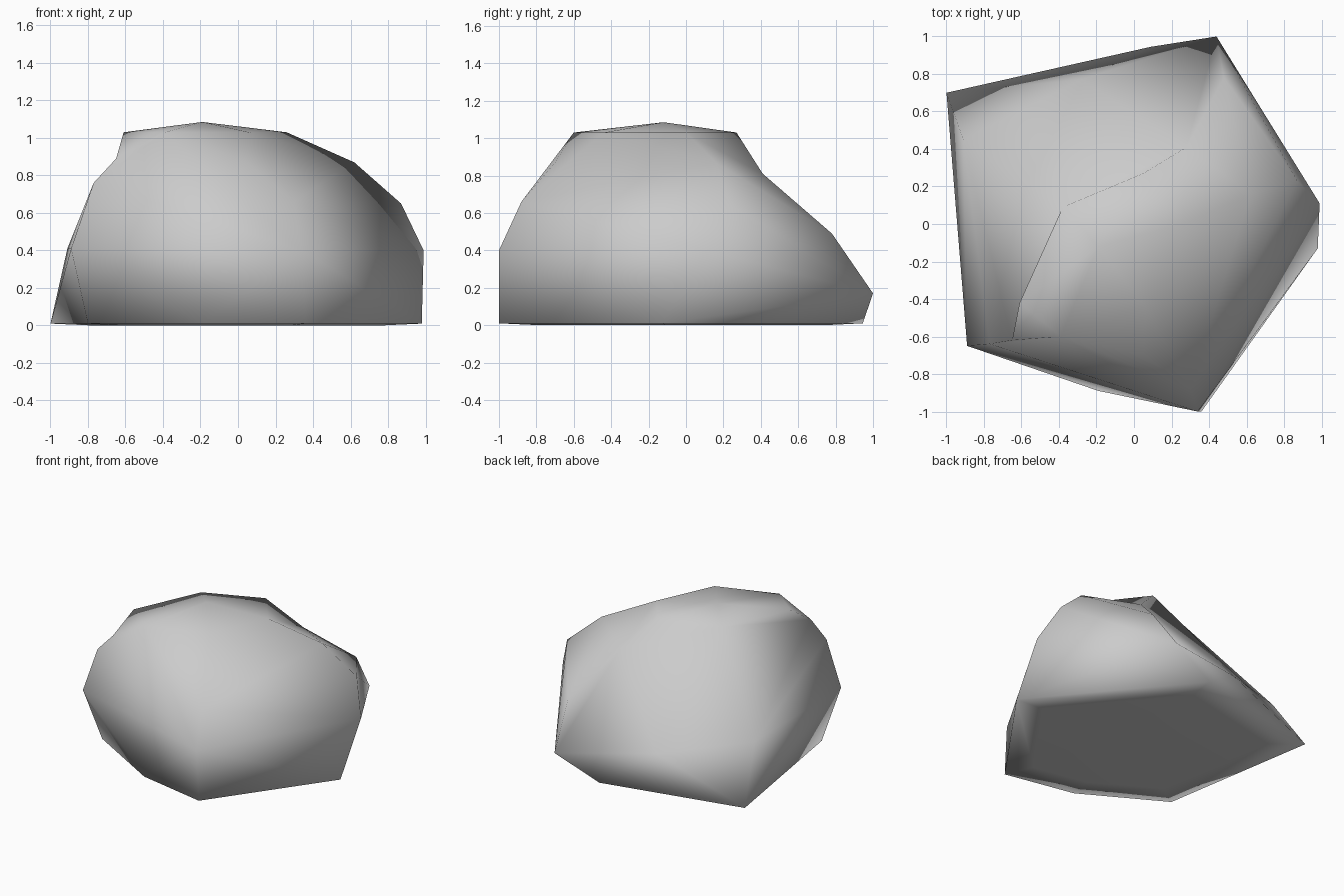
import bpy
import bmesh
from mathutils import Vector

default_cube = bpy.data.objects.get("Cube")
if default_cube:
    bpy.data.objects.remove(default_cube, do_unlink=True)


def make_material(name, colour):
    material = bpy.data.materials.new(name)
    material.use_nodes = True
    material.diffuse_color = colour
    material.node_tree.nodes["Principled BSDF"].inputs["Base Color"].default_value = colour
    return material


# Rim of the underside, just above the ground, and the flat patch inside it
rim = {"rim_west": (-1, .7, .01), "rim_south_west": (-.8, -.54, .01),
       "rim_south": (-.19, -.89, .01), "rim_south_east": (.36, -1, .01),
       "rim_east": (.98, -.13, .01), "rim_north": (.09, .945, .01)}
patch_scale = .78

# Corners of the overhanging lower flanks
flank = {"flank_south_west": (-.89, -.65, .41), "flank_south": (.34, -1, .4),
         "flank_east": (.99, .11, .4), "flank_north": (.44, 1, .17),
         "flank_west": (-.91, .45, .41)}

# Corners of the shoulders below the crown
shoulder = {"shoulder_west": (-.77, -.64, .76), "shoulder_south": (.3, -.88, .66),
            "shoulder_east": (.87, .23, .65), "shoulder_high": (.62, .16, .87),
            "shoulder_north": (.48, .78, .49)}

# Crown plateau and its slightly raised peak
crown = {"crown_west": (-.61, -.42, 1.03), "crown_south": (-.39, -.6, 1.03),
         "crown_front": (.06, -.44, 1.03), "crown_east": (.26, 0, 1.03),
         "crown_north": (.05, .27, 1.03), "crown_back": (-.38, .09, 1.03),
         "peak": (-.19, -.12, 1.085)}

# Hollows: the corners around each worn area, and the sunken points inside it
hollows = [
    (["crown_back", "crown_north", "crown_east", "shoulder_high", "shoulder_north",
      "flank_north", "rim_north", "rim_west", "flank_west"],
     [(.28, .41, .81), (-.28, .77, .27)]),
    (["crown_back", "crown_west", "crown_south", "shoulder_west", "flank_west"],
     [(-.65, -.62, .89)]),
    (["crown_south", "crown_front", "shoulder_south", "shoulder_west"],
     [(.05, -.7, .87)]),
]


def carve_hollow(shell, ring, points):
    """Replace the faces spanning the ring by fans around the sunken points."""
    worn = {face for face in shell.faces if ring.issuperset(face.verts)}
    border = [edge for edge in shell.edges
              if sum(face in worn for face in edge.link_faces) == 1]
    bmesh.ops.delete(shell, geom=list(worn), context="FACES")
    hubs = [shell.verts.new(point) for point in points]
    touching = {}
    for edge in border:
        start, end = edge.verts
        middle = (start.co + end.co) / 2
        hub = min(hubs, key=lambda vert: (vert.co - middle).length)
        shell.faces.new((start, end, hub))
        for vert in edge.verts:
            touching.setdefault(vert, set()).add(hub)
    # Bridge the gaps between neighbouring fans
    for vert, pair in touching.items():
        if len(pair) == 2:
            shell.faces.new((vert, *pair))


def build_boulder(name, material):
    # Wrap the corners in a faceted shell
    shell = bmesh.new()
    corners = {label: shell.verts.new(position)
               for label, position in {**rim, **flank, **shoulder, **crown}.items()}
    for x, y, z in rim.values():
        shell.verts.new((x * patch_scale, y * patch_scale, 0))
    bmesh.ops.convex_hull(shell, input=shell.verts)
    bmesh.ops.triangulate(shell, faces=shell.faces)

    # Wear the hollows into it
    for labels, points in hollows:
        carve_hollow(shell, {corners[label] for label in labels}, points)
    loose = [vert for vert in shell.verts if not vert.link_faces]
    bmesh.ops.delete(shell, geom=loose, context="VERTS")
    bmesh.ops.recalc_face_normals(shell, faces=shell.faces)

    # Soft stone surface all round
    for face in shell.faces:
        face.smooth = True

    mesh = bpy.data.meshes.new(name)
    shell.to_mesh(mesh)
    shell.free()
    mesh.materials.append(material)
    boulder = bpy.data.objects.new(name, mesh)
    bpy.context.collection.objects.link(boulder)
    return boulder


stone_grey = make_material("stone grey", (.6, .6, .6, 1))
build_boulder("boulder", stone_grey)
